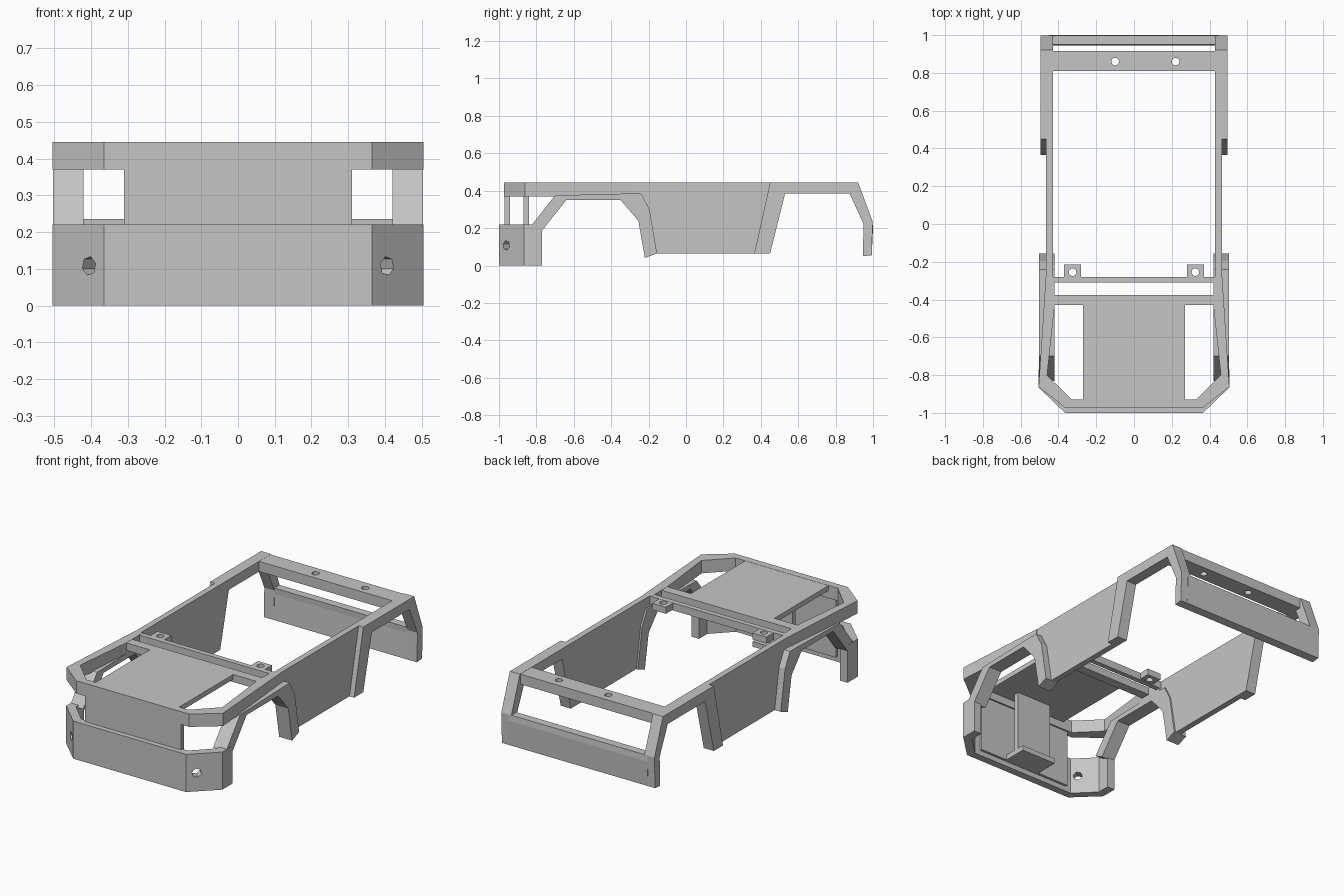
import bpy
import bmesh
from mathutils import Vector

cube = bpy.data.objects.get("Cube")
if cube:
    bpy.data.objects.remove(cube, do_unlink=True)

grey = bpy.data.materials.new("body_grey")
grey.use_nodes = True
COLOUR = (0.56, 0.56, 0.56, 1)
grey.diffuse_color = COLOUR
grey.node_tree.nodes["Principled BSDF"].inputs["Base Color"].default_value = COLOUR


def finish(name, bm, mirror):
    bmesh.ops.recalc_face_normals(bm, faces=bm.faces)
    mesh = bpy.data.meshes.new(name)
    bm.to_mesh(mesh)
    bm.free()
    mesh.materials.append(grey)
    obj = bpy.data.objects.new(name, mesh)
    bpy.context.collection.objects.link(obj)
    if mirror:
        obj.modifiers.new("Mirror", 'MIRROR').use_mirror_merge = False
    return obj


def prism(name, points, axis, low, high, mirror=False):
    """Extrude a (y, z) outline along x, or an (x, y) outline along z."""
    bm = bmesh.new()
    place = (lambda a, b: (low, a, b)) if axis == 'x' else (lambda a, b: (a, b, low))
    shift = Vector((high - low, 0, 0) if axis == 'x' else (0, 0, high - low))
    face = bm.faces.new([bm.verts.new(place(a, b)) for a, b in points])
    made = bmesh.ops.extrude_face_region(bm, geom=[face])
    verts = [v for v in made["geom"] if isinstance(v, bmesh.types.BMVert)]
    bmesh.ops.translate(bm, vec=shift, verts=verts)
    return finish(name, bm, mirror)


def box(name, x, y, z, mirror=False):
    outline = [(x[0], y[0]), (x[1], y[0]), (x[1], y[1]), (x[0], y[1])]
    return prism(name, outline, 'z', z[0], z[1], mirror)


def both_sides(half):
    """Complete a right-hand outline with its mirror image."""
    return half + [(-x, y) for x, y in reversed(half)]


def cut(target, name, location, radius, depth, sides, direction=(0, 0, 1), mirror=False):
    bm = bmesh.new()
    bmesh.ops.create_cone(bm, cap_ends=True, segments=sides, radius1=radius,
                          radius2=radius, depth=depth)
    turn = Vector((0, 0, 1)).rotation_difference(Vector(direction)).to_matrix()
    bmesh.ops.rotate(bm, verts=bm.verts, matrix=turn)
    bmesh.ops.translate(bm, verts=bm.verts, vec=location)
    cutter = finish(name, bm, mirror)
    cutter.hide_render = True
    cutter.hide_viewport = True
    mod = target.modifiers.new("Cut", 'BOOLEAN')
    mod.operation = 'DIFFERENCE'
    mod.solver = 'EXACT'
    mod.object = cutter


TOP = 0.445

# Front bumper with a slot in each angled corner
bumper = prism("front_bumper", both_sides([
    (0.365, -1.0), (0.505, -0.865), (0.505, -0.77),
    (0.455, -0.77), (0.455, -0.845), (0.345, -0.955)]), 'z', 0, 0.22)
cut(bumper, "corner_slot_cutter", (0.395, -0.95, 0.108), 0.026, 0.2, 6, (1, -1, 0), True)

# Grille wall and the bracket behind it
box("grille_wall", (-0.31, 0.31), (-0.97, -0.94), (0.03, 0.40))
box("bracket_plate", (-0.10, 0.13), (-0.87, -0.84), (0.03, 0.42))
box("bracket_shelf", (-0.10, 0.13), (-0.94, -0.80), (0.03, 0.06))

# Hood with its surrounding frame
prism("hood_frame", both_sides([
    (0.365, -0.972), (0.505, -0.862), (0.467, -0.28), (0.42, -0.28),
    (0.42, -0.43), (0.46, -0.80), (0.33, -0.93)]), 'z', 0.37, TOP)
box("hood_panel", (-0.27, 0.27), (-0.94, -0.40), (0.415, TOP - 0.001))
box("hood_rear_bar", (-0.43, 0.43), (-0.43, -0.375), (0.40, TOP - 0.001))
box("cowl_bar", (-0.44, 0.44), (-0.31, -0.28), (0.40, TOP - 0.001))
tab = box("mounting_tab", (0.28, 0.37), (-0.285, -0.215), (0.405, TOP - 0.002), True)
cut(tab, "tab_hole_cutter", (0.325, -0.255, 0.42), 0.02, 0.2, 20, mirror=True)

# Front wheel arches
prism("front_arch", [
    (-0.83, 0.21), (-0.70, 0.375), (-0.30, 0.385), (-0.24, 0.385), (-0.195, 0.30),
    (-0.155, 0.065), (-0.22, 0.04), (-0.255, 0.24), (-0.35, 0.35), (-0.64, 0.35),
    (-0.775, 0.18)], 'x', 0.42, 0.504, True)

# Side panels
prism("side_panel", [
    (-0.29, TOP), (0.45, TOP), (0.38, 0.065), (-0.16, 0.065),
    (-0.20, 0.30), (-0.245, 0.38), (-0.29, 0.385)], 'x', 0.43, 0.465, True)

# Rear wheel arches with corner posts
prism("rear_arch", [
    (0.365, 0.065), (0.45, TOP), (0.92, TOP), (0.998, 0.235), (0.993, 0.055),
    (0.945, 0.05), (0.95, 0.22), (0.875, 0.385), (0.53, 0.385), (0.45, 0.065)],
    'x', 0.43, 0.495, True)

# Rear top bar with two holes
rear_bar = box("rear_top_bar", (-0.44, 0.44), (0.81, 0.915), (0.385, TOP - 0.001))
for x in (-0.10, 0.22):
    cut(rear_bar, "rear_hole_cutter", (x, 0.86, 0.42), 0.02, 0.3, 20)

# Tailgate panel
prism("rear_panel", [
    (0.997, 0.235), (1.0, 0.20), (0.993, 0.055), (0.945, 0.05),
    (0.952, 0.20), (0.95, 0.235)], 'x', -0.45, 0.45)
